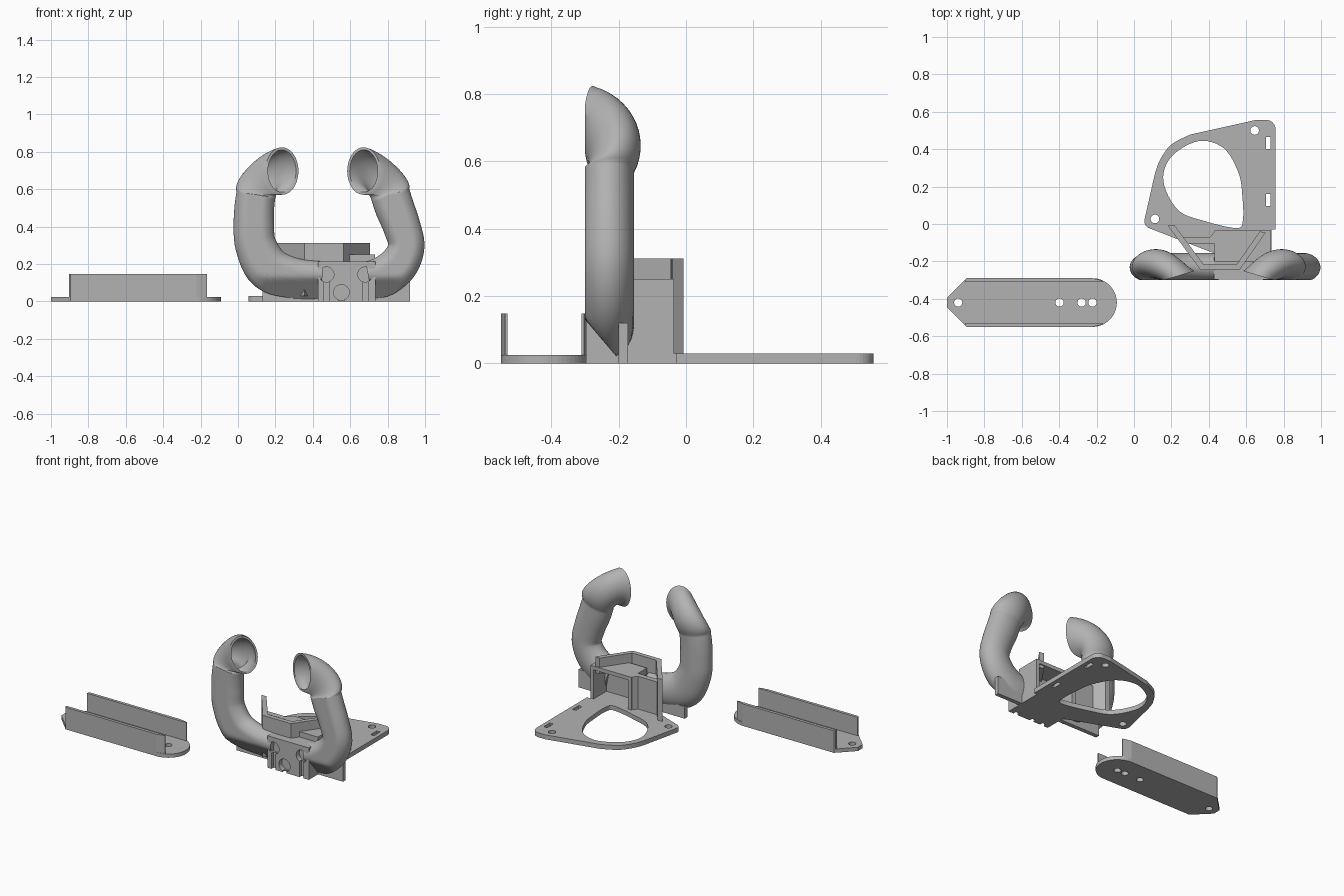
import bpy, bmesh, math
from mathutils import Vector

cube = bpy.data.objects.get("Cube")
if cube:
    bpy.data.objects.remove(cube, do_unlink=True)

grey = bpy.data.materials.new("plain_grey")
grey.use_nodes = True
grey.diffuse_color = (0.45, 0.45, 0.45, 1)
grey.node_tree.nodes["Principled BSDF"].inputs["Base Color"].default_value = (0.45, 0.45, 0.45, 1)


def finish(name, bm):
    bmesh.ops.recalc_face_normals(bm, faces=bm.faces)
    me = bpy.data.meshes.new(name)
    bm.to_mesh(me)
    bm.free()
    me.materials.append(grey)
    ob = bpy.data.objects.new(name, me)
    bpy.context.collection.objects.link(ob)
    return ob


def activate(ob):
    bpy.ops.object.select_all(action='DESELECT')
    ob.select_set(True)
    bpy.context.view_layer.objects.active = ob


def prism(name, pts, lo, hi, axis='z'):
    """Extrude a flat profile along z, or an xz profile along y."""
    bm = bmesh.new()
    rows = []
    for h in (lo, hi):
        rows.append([bm.verts.new((p[0], p[1], h) if axis == 'z' else (p[0], h, p[1])) for p in pts])
    bm.faces.new(rows[0])
    bm.faces.new(rows[1])
    n = len(pts)
    for i in range(n):
        j = (i + 1) % n
        bm.faces.new((rows[0][i], rows[0][j], rows[1][j], rows[1][i]))
    return finish(name, bm)


def rect(x0, x1, y0, y1):
    return [(x0, y0), (x1, y0), (x1, y1), (x0, y1)]


def arc(cx, cy, r, a0=0, a1=360, n=28):
    full = abs(a1 - a0) == 360
    angles = [math.radians(a0 + (a1 - a0) * i / (n if full else n - 1)) for i in range(n)]
    return [(cx + r * math.cos(a), cy + r * math.sin(a)) for a in angles]


def spline(pts, closed=False, steps=6):
    """Smooth curve through points of any dimension."""
    pts = [Vector(p) for p in pts]
    n = len(pts)
    out = []
    for i in range(n if closed else n - 1):
        if closed:
            a, b, c, d = (pts[(i + k) % n] for k in (-1, 0, 1, 2))
        else:
            a, b, c, d = (pts[min(max(i + k, 0), n - 1)] for k in (-1, 0, 1, 2))
        for s in range(steps):
            t = s / steps
            out.append(0.5 * (2 * b + (c - a) * t + (2 * a - 5 * b + 4 * c - d) * t * t
                              + (3 * b - a - 3 * c + d) * t ** 3))
    return out if closed else out + [pts[-1]]


def cut(target, cutters):
    for c in cutters:
        c.hide_render = True
        mod = target.modifiers.new("cut", 'BOOLEAN')
        mod.operation = 'DIFFERENCE'
        mod.solver = 'EXACT'
        mod.object = c
        activate(target)
        bpy.ops.object.modifier_apply(modifier=mod.name)
        bpy.data.objects.remove(c, do_unlink=True)


# Separate channel tray with a pointed and a round end
mid = -0.42
tray = prism("tray_base", [(-1, mid + 0.025), (-1, mid - 0.025), (-0.895, mid - 0.13)]
             + arc(-0.222, mid, 0.13, -90, 90) + [(-0.895, mid + 0.13)], 0, 0.025)
cut(tray, [prism("hole", arc(x, mid, 0.022), -0.1, 0.1) for x in (-0.94, -0.398, -0.28, -0.222)])
for side, label in ((-1, "front"), (1, "back")):
    wall = [(-0.903, 0.122), (-0.895, 0.13), (-0.222, 0.13), (-0.166, 0.117), (-0.166, 0.11), (-0.903, 0.11)]
    prism("tray_wall_" + label, [(x, mid + side * y) for x, y in wall], 0, 0.148)

# Mounting plate with a large opening, screw holes and slots
outline = arc(0.095, 0.015, 0.04, 250, 170, 8)
outline += spline([(0.112, 0.27), (0.14, 0.345), (0.2, 0.425), (0.3, 0.478)])
outline += arc(0.66, 0.505, 0.052, 100, 90, 3) + arc(0.705, 0.505, 0.052, 85, 0, 8)
outline += [(0.757, -0.03), (0.735, -0.03), (0.735, -0.2), (0.425, -0.2), (0.425, -0.155)]
plate = prism("mounting_plate", outline, 0, 0.03)
opening = spline([(0.157, 0.23), (0.2, 0.36), (0.345, 0.443), (0.48, 0.405), (0.56, 0.27), (0.58, 0.14),
                  (0.582, 0.02), (0.55, -0.022), (0.38, 0.015), (0.235, 0.075)], closed=True)
cut(plate, [prism("hole", opening, -0.1, 0.1),
            prism("hole", arc(0.112, 0.027, 0.023), -0.1, 0.1),
            prism("hole", arc(0.645, 0.5, 0.023), -0.1, 0.1),
            prism("slot", rect(0.705, 0.73, 0.4, 0.465), -0.1, 0.1),
            prism("slot", rect(0.705, 0.73, 0.095, 0.16), -0.1, 0.1)])

# Air inlet box, open to the back
box = prism("inlet_box", rect(0.43, 0.733, -0.2, -0.035), 0, 0.25)
cut(box, [prism("cavity", rect(0.455, 0.71, -0.17, 0.1), 0.03, 0.225)])

# Front block with keyhole recesses
block = prism("front_block", rect(0.427, 0.734, -0.297, -0.18), 0, 0.214)
keyholes = []
for x, z, r in ((0.473, 0.144, 0.04), (0.68, 0.144, 0.04), (0.553, 0.048, 0.042)):
    keyholes.append(prism("keyhole", arc(x, z, r), -0.4, -0.265, 'y'))
    keyholes.append(prism("keyslot", rect(x - 0.015, x + 0.015, -0.1, z), -0.4, -0.275, 'y'))
cut(block, keyholes)

# Splayed deflector wall above the box, with a full-height wing and a side wall
outer = [(0.18, -0.008), (0.355, -0.245), (0.565, -0.245), (0.705, -0.045)]
inner = [(0.672, -0.04), (0.55, -0.215), (0.372, -0.215), (0.217, -0.008)]
prism("deflector_wall", outer + inner, 0.205, 0.312)
prism("deflector_wing", [outer[0], outer[1], inner[2], inner[3]], 0.03, 0.21)
prism("inlet_side_wall", [(0.255, -0.07), (0.28, -0.105), (0.435, -0.105), (0.435, -0.035), (0.405, -0.07)],
      0.02, 0.25)


# Curved air ducts: flattened sweep, then an elbow turning to an open mouth
def duct(name, path, mouth_x, yaw, power):
    rings = []
    pts = spline(path)
    for i, p in enumerate(pts):
        t = pts[min(i + 1, len(pts) - 1)] - pts[max(i - 1, 0)]
        a = Vector((t[1], 0, -t[0])).normalized()
        rings.append((Vector((p[0], -0.232, p[1])), a, Vector((0, 1, 0)), p[2], 0.078))
    top, a0, w0 = pts[-1], rings[-1][1], pts[-1][2]
    a1 = Vector((math.cos(yaw), math.sin(yaw), 0))
    steps = 14
    for i in range(1, steps + 1):
        f = i / steps
        th = f * math.pi / 2
        b = Vector((0, math.cos(th), math.sin(th)))
        d = 0.078 + (0.127 - 0.078) * f
        w = w0 + (0.092 - w0) * f + 0.014 * math.sin(math.pi * f)
        pivot = Vector((top[0] + (mouth_x - top[0]) * f ** power, -0.31 + 0.032 * f, top[1]))
        rings.append((pivot + b * d, a0.lerp(a1, f).normalized(), b, w, d))
    lining = [(c, a, b, w - 0.014, d - 0.014) for c, a, b, w, d in reversed(rings[-24:])]
    bm = bmesh.new()
    n = 40
    rows = []
    for c, a, b, w, d in rings + lining:
        row = []
        for k in range(n):
            ang = 2 * math.pi * k / n
            v = c + a * (w * math.cos(ang)) + b * (d * math.sin(ang))
            # flat front that slopes back towards the underside
            front = -0.3 + 0.85 * max(0, 0.13 - v.z)
            row.append(bm.verts.new((v.x, max(v.y, front), max(v.z, 0))))
        rows.append(row)
    for r0, r1 in zip(rows, rows[1:]):
        for k in range(n):
            j = (k + 1) % n
            bm.faces.new((r0[k], r0[j], r1[j], r1[k]))
    bm.faces.new(rows[0])
    bm.faces.new(rows[-1])
    activate(finish(name, bm))
    bpy.ops.object.shade_smooth_by_angle(angle=math.radians(40))


duct("right_duct", [(0.45, 0.115, 0.1), (0.3, 0.125, 0.108), (0.165, 0.175, 0.12), (0.095, 0.3, 0.11),
                    (0.085, 0.42, 0.108), (0.088, 0.51, 0.106), (0.096, 0.57, 0.105)], 0.235, 0.29, 2.3)
duct("left_duct", [(0.7, 0.115, 0.1), (0.78, 0.135, 0.108), (0.86, 0.2, 0.105), (0.9, 0.295, 0.097),
                   (0.876, 0.4, 0.1), (0.838, 0.5, 0.105), (0.815, 0.57, 0.105)], 0.672, -0.29, 1.9)

# Thin support feet under the ducts
prism("right_duct_foot", rect(0.13, 0.43, -0.2, -0.172), 0, 0.08)
prism("left_duct_foot", rect(0.73, 0.92, -0.2, -0.172), 0, 0.12)
